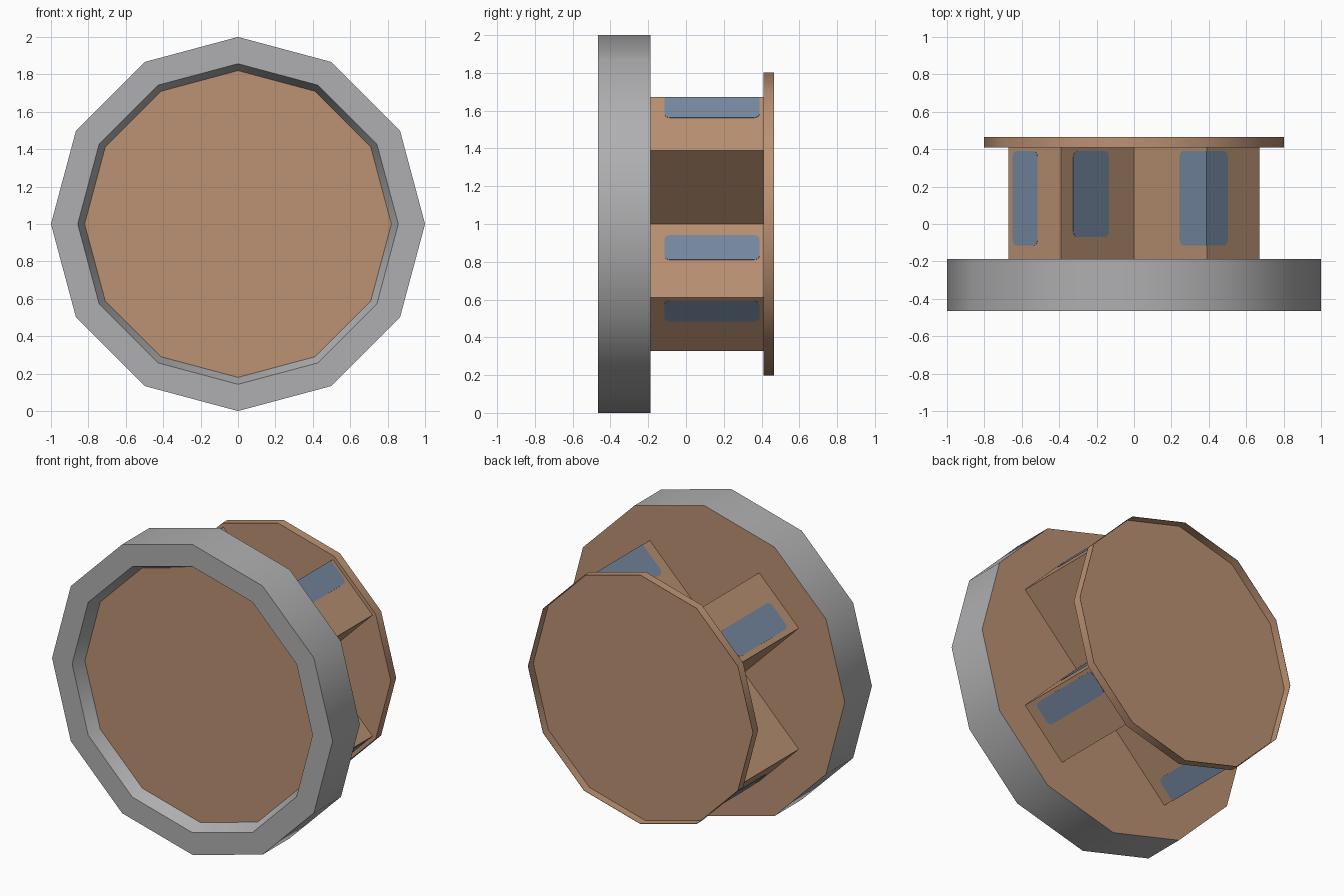
import bpy, bmesh, math
from mathutils import Vector

if "Cube" in bpy.data.objects:
    bpy.data.objects.remove(bpy.data.objects["Cube"])

CZ = 1.0  # height of the spool axis


def material(name, rgb):
    m = bpy.data.materials.new(name)
    m.diffuse_color = (*rgb, 1)
    m.use_nodes = True
    m.node_tree.nodes["Principled BSDF"].inputs["Base Color"].default_value = m.diffuse_color
    return m


GREY = material("grey metal", (0.43, 0.43, 0.44))
BROWN = material("brown body", (0.50, 0.287, 0.173))
BLUE = material("blue inlay", (0.185, 0.255, 0.366))


def finish(name, bm, mats):
    bmesh.ops.recalc_face_normals(bm, faces=bm.faces)
    me = bpy.data.meshes.new(name)
    bm.to_mesh(me)
    bm.free()
    for m in mats:
        me.materials.append(m)
    ob = bpy.data.objects.new(name, me)
    bpy.context.collection.objects.link(ob)
    return ob


def lathe(name, profile, mats, sides=12):
    """Stack of polygon rings (radius, y) around the y axis, capped at both ends."""
    bm = bmesh.new()
    rings = []
    for r, y in profile:
        rings.append([bm.verts.new((r * math.cos(k * math.tau / sides), y,
                                    CZ + r * math.sin(k * math.tau / sides)))
                      for k in range(sides)])
    for a, b in zip(rings, rings[1:]):
        for k in range(sides):
            j = (k + 1) % sides
            bm.faces.new((a[k], a[j], b[j], b[k]))
    caps = [bm.faces.new(rings[0]), bm.faces.new(rings[-1])]
    if len(mats) > 1:
        for f in caps:
            f.material_index = 1
    ob = finish(name, bm, mats)
    bpy.ops.object.select_all(action='DESELECT')
    ob.select_set(True)
    bpy.context.view_layer.objects.active = ob
    bpy.ops.object.shade_smooth_by_angle(angle=math.radians(35))
    return ob


def extrude(name, outline, offset, mat):
    """Closed 3D outline pushed along an offset vector."""
    bm = bmesh.new()
    f = bm.faces.new([bm.verts.new(p) for p in outline])
    top = bmesh.ops.extrude_face_region(bm, geom=[f])
    bmesh.ops.translate(bm, vec=offset,
                        verts=[v for v in top["geom"] if isinstance(v, bmesh.types.BMVert)])
    return finish(name, bm, [mat])


# Front wheel: grey rim with a recessed brown front and brown back
lathe("front_wheel", [(1, -0.188), (1, -0.465), (0.857, -0.465), (0.82, -0.388)], [GREY, BROWN])
# Shallow back dish with a very thin rim, open to the back
lathe("back_dish", [(0.802, 0.41), (0.802, 0.465), (0.800, 0.465), (0.800, 0.412)], [BROWN])

# Cross-shaped core with four diagonal spokes
A, B, N = 0.672, 0.39, 0.282
cross = []
for q in range(4):
    c, s = round(math.cos(q * math.pi / 2)), round(math.sin(q * math.pi / 2))
    for x, z in ((N, 0), (A, B), (B, A)):
        cross.append(Vector((c * x - s * z, -0.188, CZ + s * x + c * z)))
extrude("spoke_core", cross, Vector((0, 0.598, 0)), BROWN)


def inlay(name, p, q, y0, y1, round_p=True, round_q=True):
    """Rounded thin plate on the core between (x, z) points p and q, counter-clockwise."""
    p, q = Vector((p[0], 0, CZ + p[1])), Vector((q[0], 0, CZ + q[1]))
    u = (q - p).normalized()
    w = (q - p).length
    n = Vector((u.z, 0, -u.x))
    rad = 0.03
    pts = []
    corners = ((w, y1, 0, round_q), (0, y1, 90, round_p), (0, y0, 180, round_p), (w, y0, 270, round_q))
    for a, y, start, rounded in corners:
        if not rounded:
            pts.append((a, y))
            continue
        ca = a + (rad if a == 0 else -rad)
        cy = y + (rad if y == y0 else -rad)
        for k in range(4):
            t = math.radians(start + 30 * k)
            pts.append((ca + rad * math.cos(t), cy + rad * math.sin(t)))
    outline = [p + u * a + Vector((0, y, 0)) - n * 0.001 for a, y in pts]
    extrude(name, outline, n * 0.003, BLUE)


# Blue inlays: position along the spoke faces, y range, which ends are rounded
inlays = [
    ("upper_right_end_inlay", (0.50, 0.562), (0.39, 0.672), -0.115, True, False),
    ("upper_right_side_inlay", (0.39, 0.672), (0.245, 0.527), -0.115, False, True),
    ("upper_left_side_inlay", (-0.135, 0.417), (-0.325, 0.607), -0.07, True, True),
    ("upper_left_end_inlay", (-0.515, 0.547), (-0.648, 0.414), -0.115, True, True),
    ("lower_left_end_inlay", (-0.50, -0.562), (-0.39, -0.672), -0.115, True, False),
    ("lower_left_side_inlay", (-0.39, -0.672), (-0.285, -0.567), -0.115, False, True),
    ("lower_right_side_inlay", (0.135, -0.417), (0.325, -0.607), -0.07, True, True),
    ("lower_right_end_inlay", (0.547, -0.515), (0.655, -0.407), -0.115, True, True),
    ("lower_right_top_inlay", (0.472, -0.19), (0.342, -0.06), -0.115, True, True),
]
for name, p, q, y0, rp, rq in inlays:
    inlay(name, p, q, y0, 0.39, rp, rq)
